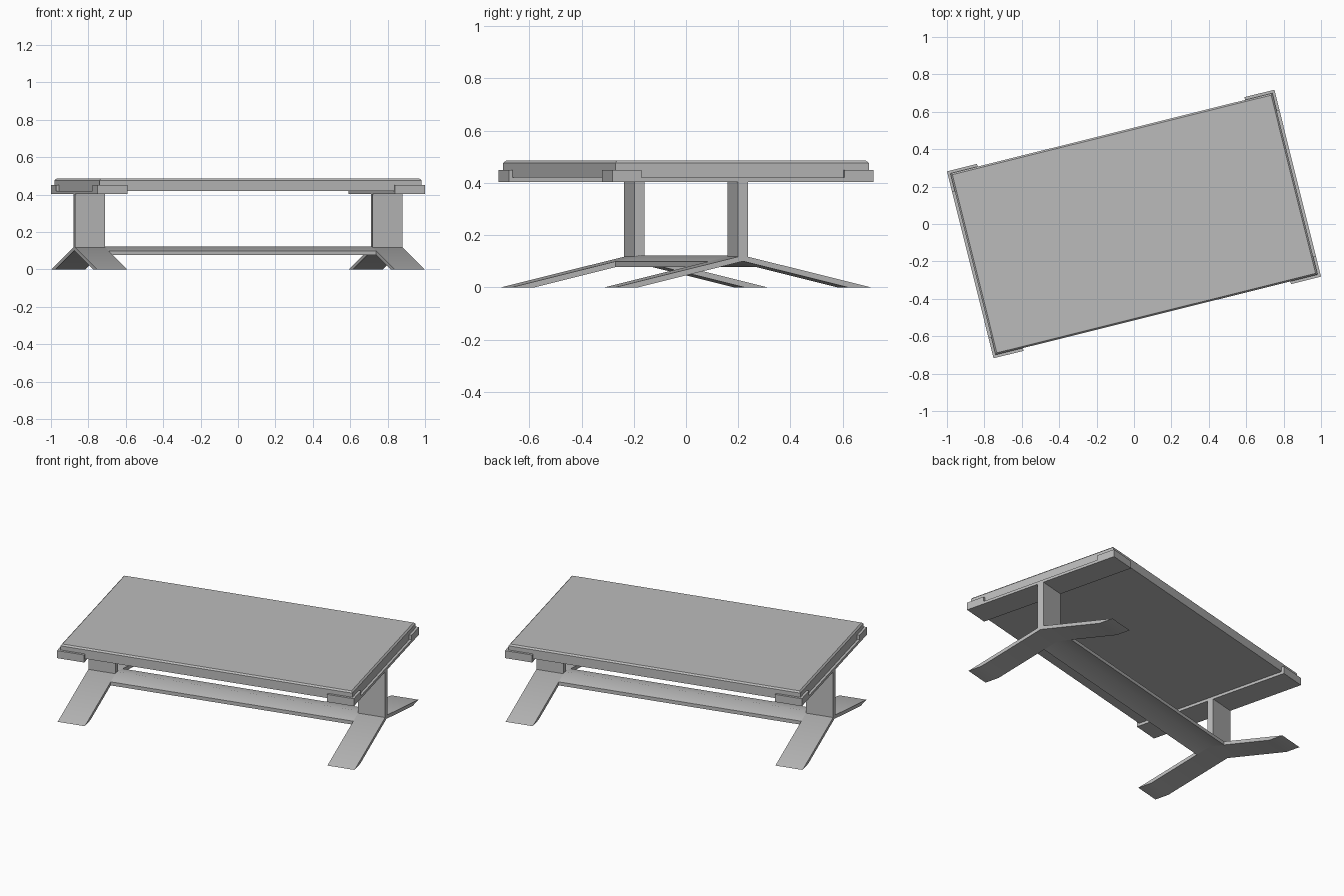
import bpy, bmesh, math
from mathutils import Matrix, Vector

cube = bpy.data.objects.get("Cube")
if cube:
    bpy.data.objects.remove(cube)

TURN = math.radians(14)            # the whole table stands turned on the floor
END, SIDE = 0.902, 0.515           # outer half length and half width
INNER = END - 0.165                # inner edge of the end supports
LIP = 0.015                        # thickness of the corner lips

grey = bpy.data.materials.new("satin_grey")
grey.use_nodes = True
COLOUR = (0.5, 0.5, 0.5, 1)
grey.diffuse_color = COLOUR
grey.node_tree.nodes["Principled BSDF"].inputs["Base Color"].default_value = COLOUR


def add_box(bm, low, high):
    low, high = Vector(low), Vector(high)
    place = Matrix.Translation((low + high) / 2) @ Matrix.Diagonal((*(high - low), 1))
    return bmesh.ops.create_cube(bm, size=1, matrix=place)["verts"]


def add_extrusion(bm, profile, x0, x1):
    """Sweep a (y, z) profile along x."""
    face = bm.faces.new([bm.verts.new((x0, y, z)) for y, z in profile])
    result = bmesh.ops.extrude_face_region(bm, geom=[face])
    moved = [v for v in result["geom"] if isinstance(v, bmesh.types.BMVert)]
    bmesh.ops.translate(bm, vec=(x1 - x0, 0, 0), verts=moved)


def finish(bm, name, mirror=()):
    bmesh.ops.recalc_face_normals(bm, faces=bm.faces)
    mesh = bpy.data.meshes.new(name)
    bm.to_mesh(mesh)
    bm.free()
    mesh.materials.append(grey)
    obj = bpy.data.objects.new(name, mesh)
    bpy.context.collection.objects.link(obj)
    obj.rotation_euler.z = TURN
    if mirror:
        mod = obj.modifiers.new("Mirror", 'MIRROR')
        mod.use_axis = mirror
        mod.use_mirror_merge = False
    return obj


# Sloping chevron shared by the feet and the stretcher
APEX, THICK, SPREAD = 0.122, 0.022, 0.505
SLOPE = APEX / SPREAD


def chevron(half):
    top = APEX - SLOPE * half
    return [(-half, top), (0, APEX), (half, top),
            (half, top - THICK), (0, APEX - THICK), (-half, top - THICK)]


# Table top with a softened upper edge
bm = bmesh.new()
add_box(bm, (-END + LIP, -SIDE + LIP, 0.42), (END - LIP, SIDE - LIP, 0.485))
rim = [e for e in bm.edges if all(v.co.z > 0.48 for v in e.verts)]
bmesh.ops.bevel(bm, geom=rim, offset=0.009, segments=1, affect='EDGES')
finish(bm, "table_top")

# End rails carrying the top
bm = bmesh.new()
add_box(bm, (INNER, -SIDE, 0.403), (END, SIDE, 0.42))
finish(bm, "end_rail", (True, False, False))

# Corner lips that wrap the edges of the top
bm = bmesh.new()
add_box(bm, (INNER, SIDE - LIP, 0.42), (END, SIDE, 0.45))
add_box(bm, (END - LIP, SIDE - 0.115, 0.42), (END, SIDE - LIP, 0.45))
finish(bm, "corner_lip", (True, True, False))

# Upright columns
bm = bmesh.new()
add_box(bm, (INNER, -0.02, APEX - 0.01), (END, 0.02, 0.403))
finish(bm, "column", (True, False, False))

# Splayed feet, cut flat where they meet the floor
bm = bmesh.new()
cut = SPREAD - THICK / SLOPE
foot = [(-SPREAD, 0), (0, APEX), (SPREAD, 0),
        (cut, 0), (0, APEX - THICK), (-cut, 0)]
add_extrusion(bm, foot, INNER, END)
feet = finish(bm, "splayed_feet", (True, False, False))

# Long stretcher joining both pairs of feet
bm = bmesh.new()
add_extrusion(bm, chevron(0.095), -INNER, INNER)
stretcher = finish(bm, "stretcher")

# Soft ridge shading on the sloping parts
for obj in (feet, stretcher):
    bpy.ops.object.select_all(action='DESELECT')
    obj.select_set(True)
    bpy.context.view_layer.objects.active = obj
    bpy.ops.object.shade_smooth_by_angle(angle=math.radians(30))
